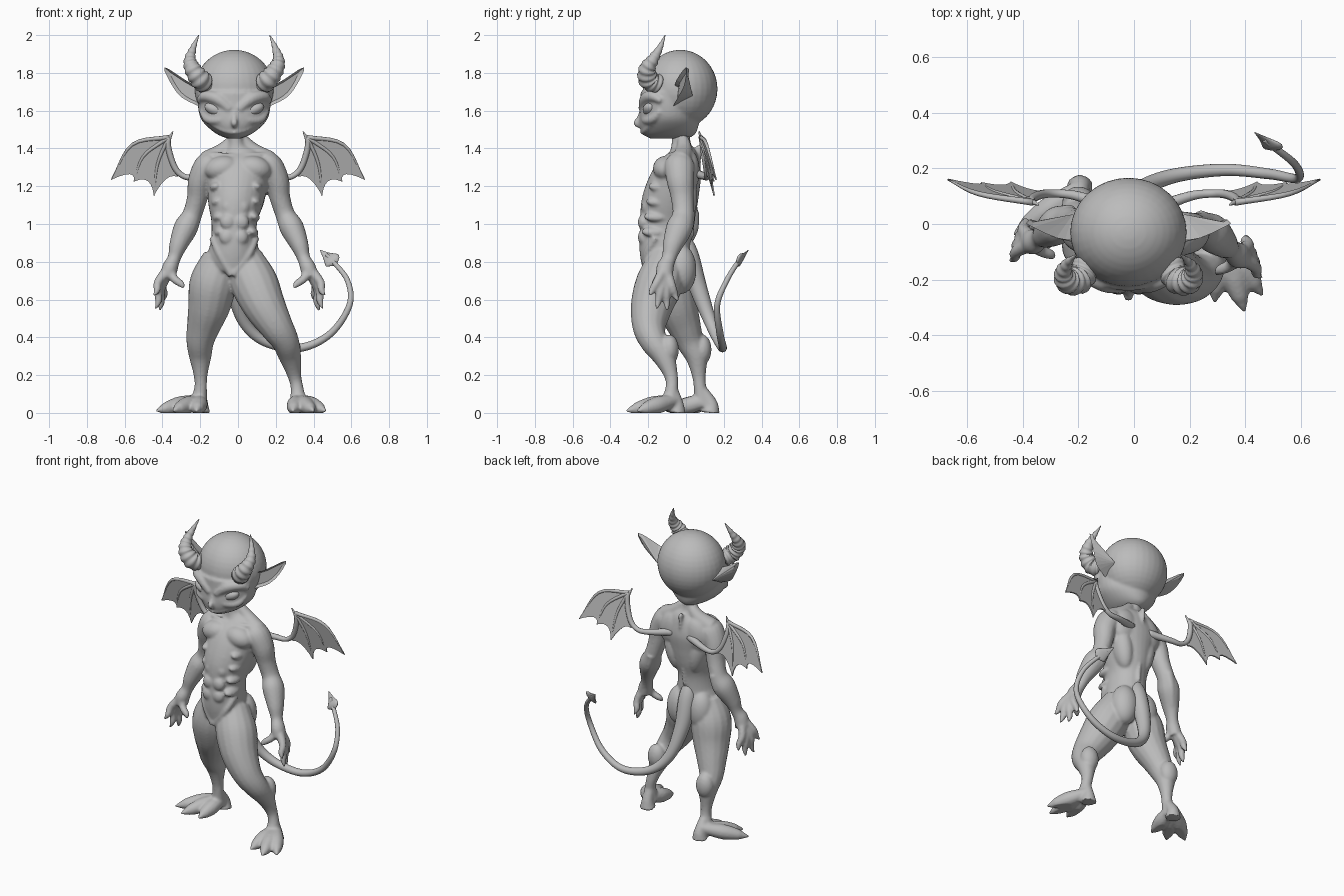
import bpy, bmesh, math
from mathutils import Vector, Matrix

cube = bpy.data.objects.get("Cube")
if cube:
    bpy.data.objects.remove(cube, do_unlink=True)

grey = bpy.data.materials.new("plain grey")
grey.use_nodes = True
grey.diffuse_color = (.5, .5, .5, 1)
grey.node_tree.nodes["Principled BSDF"].inputs["Base Color"].default_value = (.5, .5, .5, 1)

HEAD_X = -.02  # the head sits slightly off the centre line
SIDES = (1, -1)


def mix(a, b, t):
    return Vector(a).lerp(Vector(b), t)


def spline(points, steps):
    """Catmull-Rom interpolation through points of any dimension."""
    pts = [Vector(p) for p in points]
    pts = [pts[0] * 2 - pts[1]] + pts + [pts[-1] * 2 - pts[-2]]
    result = []
    for a, b, c, d in zip(pts, pts[1:], pts[2:], pts[3:]):
        for i in range(steps):
            t = i / steps
            result.append((b * 2 + (c - a) * t + (a * 2 - b * 5 + c * 4 - d) * t * t
                           + (b * 3 - a - c * 3 + d) * t ** 3) / 2)
    return result + [pts[-2]]


def tube(bm, points, flat=1, steps=5, sides=16, ridges=0, depth=.07):
    """Smooth tapering tube; each point is x, y, z, radius and an optional second radius."""
    points = [tuple(p) if len(p) == 5 else (*p, p[3] * flat) for p in points]
    path = spline(points, steps)
    centres = [Vector(p[:3]) for p in path]
    across, rings = None, []
    for i, p in enumerate(path):
        along = (centres[min(i + 1, len(path) - 1)] - centres[max(i - 1, 0)]).normalized()
        if across is None:
            ref = Vector((1, 0, 0)) if abs(along.y) > .9 else Vector((0, 1, 0))
            across = along.cross(ref)
        across = (across - along * across.dot(along)).normalized()
        other = along.cross(across)
        swell = 1 + depth * math.sin(math.tau * ridges * i / len(path))
        ra, rb = max(p[3], .002) * swell, max(p[4], .002) * swell
        ring = []
        for k in range(sides):
            ang = math.tau * k / sides
            ring.append(bm.verts.new(centres[i] + across * ra * math.cos(ang) + other * rb * math.sin(ang)))
        rings.append(ring)
    for lower, upper in zip(rings, rings[1:]):
        for k in range(sides):
            n = (k + 1) % sides
            bm.faces.new((lower[k], lower[n], upper[n], upper[k]))
    bm.faces.new(rings[0][::-1])
    bm.faces.new(rings[-1])


def blob(bm, centre, radii, tilt=0):
    """Ellipsoid, optionally rolled about the front axis."""
    matrix = Matrix.Translation(centre) @ Matrix.Rotation(tilt, 4, 'Y') @ Matrix.Diagonal((*radii, 1))
    bmesh.ops.create_uvsphere(bm, u_segments=32, v_segments=20, radius=1, matrix=matrix)


def finish(name, bm, voxel=0, smooth=True, thickness=0):
    """Turn the bmesh into an object, fusing overlapping shapes when a voxel size is given."""
    bmesh.ops.recalc_face_normals(bm, faces=bm.faces[:])
    mesh = bpy.data.meshes.new(name)
    bm.to_mesh(mesh)
    bm.free()
    obj = bpy.data.objects.new(name, mesh)
    bpy.context.collection.objects.link(obj)
    if voxel:
        fuse = obj.modifiers.new("fuse", 'REMESH')
        fuse.mode, fuse.voxel_size = 'VOXEL', voxel
        soften = obj.modifiers.new("soften", 'SMOOTH')
        soften.factor, soften.iterations = .5, 5
        graph = bpy.context.evaluated_depsgraph_get()
        obj.data = bpy.data.meshes.new_from_object(obj.evaluated_get(graph))
        obj.modifiers.clear()
        for v in obj.data.vertices:
            v.co.z = max(v.co.z, 0)
    if thickness:
        shell = obj.modifiers.new("shell", 'SOLIDIFY')
        shell.thickness, shell.offset = thickness, 0
    obj.data.materials.clear()
    obj.data.materials.append(grey)
    for face in obj.data.polygons:
        face.use_smooth = smooth
    return obj


# Torso with muscle groups
body = bmesh.new()
tube(body, [(-.015, -.03, 1.52, .045, .05), (-.01, -.025, 1.42, .048, .052), (0, -.02, 1.36, .13, .085),
            (0, -.035, 1.29, .175, .12), (-.005, -.065, 1.2, .16, .14), (-.015, -.09, 1.1, .143, .148),
            (-.02, -.105, 1, .12, .138), (-.02, -.11, .9, .125, .138), (-.025, -.105, .82, .135, .135),
            (-.03, -.1, .74, .1, .12), (-.035, -.11, .69, .045, .07)], sides=32)
for s in SIDES:
    tube(body, [(s * .02, -.015, 1.45, .03), (s * .08, -.01, 1.385, .045), (s * .16, -.03, 1.33, .06)])
    tube(body, [(s * .015, -.09, 1.36, .014), (s * .09, -.085, 1.365, .014), (s * .17, -.055, 1.365, .014)])
    blob(body, (s * .085, -.105, 1.295), (.092, .07, .065), s * .2)
    blob(body, (s * .085, .022, 1.28), (.085, .05, .11), s * -.2)
    blob(body, (s * .085, -.01, 1.15), (.06, .07, .15), s * .2)
    blob(body, (HEAD_X + s * .075, -.025, .76), (.085, .08, .13))
    tube(body, [(HEAD_X + s * .115, -.16, .93, .02), (HEAD_X + s * .075, -.205, .84, .022), (-.03, -.21, .73, .025)])
    for i in range(4):
        z = 1.17 - i * .08
        blob(body, (-.01 - i * .004 + s * .036, -.187 - min(i, 2) * .019, z), (.04, .03, .042))
        blob(body, (-.01 + s * (.108 - i * .008), -.13 - i * .012, z + .03), (.035, .07, .026), s * .5)
for i in range(20):
    blob(body, (-.01, .068 - .0024 * i, 1.4 - i * .024), (.014, .02, .018))

# Arms and hands, the right one held a little further back
for s, lag in ((1, 0), (-.97, .09)):
    def place(x, y, z, *r):
        return (x * s, y + lag * (1.3 - z), z, *r)
    tube(body, [place(*p) for p in (
        (.13, -.035, 1.32, .06), (.165, -.035, 1.305, .073), (.205, -.03, 1.23, .066), (.222, -.02, 1.14, .055),
        (.25, -.015, 1.05, .052), (.285, -.035, .98, .064), (.325, -.07, .89, .049),
        (.348, -.09, .82, .035), (.37, -.11, .77, .042), (.385, -.115, .72, .042))], flat=1.1)
    tube(body, [place(.24, .02, 1.06, .03), place(.265, .01, .97, .025), place(.31, -.04, .88, .02)])
    palm = place(.37, -.11, .77)
    for tip in ((.46, -.195, .62), (.45, -.155, .55), (.43, -.1, .54), (.41, -.045, .59), (.295, -.18, .66)):
        tip = place(*tip)
        tube(body, [(*palm, .032), (*(mix(palm, tip, .5) + Vector((s * .02, 0, 0))), .023),
                    (*mix(palm, tip, .8), .019), (*tip, .006)], sides=10)

# Legs and clawed feet: a striding left leg, a trailing right leg
legs = (
    ([(.03, -.1, .82, .1), (.085, -.14, .69, .125), (.138, -.18, .57, .113), (.202, -.195, .46, .09),
      (.25, -.172, .38, .073), (.275, -.118, .3, .06), (.298, -.08, .2, .037), (.313, -.075, .13, .034),
      (.32, -.09, .04, .05)],
     (.315, -.05), ((.29, -.285), (.4, -.32), (.465, -.26))),
    ([(-.085, -.09, .82, .1), (-.13, -.075, .69, .125), (-.152, -.05, .57, .113), (-.182, -.01, .46, .09),
      (-.2, .02, .38, .074), (-.2, .055, .3, .06), (-.198, .068, .2, .037), (-.198, .075, .13, .034),
      (-.21, .09, .04, .05)],
     (-.195, .13), ((-.435, -.04), (-.345, -.11), (-.22, -.1))))
for path, heel, tips in legs:
    tube(body, path)
    knee, calf = Vector(path[4][:3]), Vector(path[5][:3])
    blob(body, knee + Vector((0, -.035, .03)), (.05, .045, .07))
    blob(body, calf + Vector((0, .03, .035)), (.058, .05, .08))
    tube(body, [(*path[-2][:3], .03), (*heel, .05, .036), (*heel, 0, .05)])
    for tip in tips:
        base, end = (*heel, .07), (*tip, .01)
        tube(body, [(*base, .03), (*mix(base, end, .45), .046), (*mix(base, end, .75), .035),
                    (*mix(base, end, .85), .024), (*end, .005)], sides=12)
finish("body", body, .008)

# Head: round cranium, tapering face with a full jaw, brows, cheeks, nose, lips
head = bmesh.new()
blob(head, (HEAD_X, -.03, 1.715), (.21, .197, .207))
tube(head, [(HEAD_X, -.09, z, rx, ry) for z, rx, ry in (
    (1.7, .195, .15), (1.62, .192, .153), (1.56, .178, .158), (1.515, .142, .155), (1.475, .09, .138),
    (1.452, .035, .1))], sides=32)
tube(head, [(HEAD_X, -.23, 1.61, .013), (HEAD_X, -.245, 1.56, .015), (HEAD_X, -.262, 1.535, .017),
            (HEAD_X, -.25, 1.515, .01)])
for s in SIDES:
    tube(head, [(HEAD_X + s * x, y, z, r) for x, y, z, r in (
        (.19, -.13, 1.65, .015), (.155, -.175, 1.675, .028), (.09, -.212, 1.662, .033), (.02, -.23, 1.605, .023))])
    tube(head, [(HEAD_X + s * x, y, z, r) for x, y, z, r in (
        (.175, -.135, 1.6, .014), (.14, -.175, 1.555, .022), (.08, -.212, 1.55, .022), (.03, -.23, 1.57, .012))])
    tube(head, [(HEAD_X + s * x, y, z, .01) for x, y, z in (
        (0, -.233, 1.484), (.06, -.215, 1.496), (.125, -.178, 1.532))])
finish("head", head, .008)

for s, side in ((1, "left"), (-1, "right")):
    # Slanted eyes
    eye = bmesh.new()
    blob(eye, (HEAD_X + s * .1, -.189, 1.605), (.06, .04, .033), s * -.4)
    finish(side + "_eye", eye)

    # Ridged horns
    horn = bmesh.new()
    tube(horn, [(HEAD_X + s * x, y, z, r) for x, y, z, r in (
        (.15, -.15, 1.74, .05), (.18, -.198, 1.765, .053), (.22, -.205, 1.82, .044), (.234, -.175, 1.87, .031),
        (.218, -.14, 1.93, .017), (.188, -.11, 2, .002))], steps=12, ridges=11)
    finish(side + "_horn", horn)

    # Pointed cupped ears
    ear = bmesh.new()
    rim = [ear.verts.new((HEAD_X + s * p.x, p.y, p.z)) for p in spline((
        (.17, -.06, 1.715), (.26, -.05, 1.763), (.37, .002, 1.83), (.33, -.01, 1.735), (.275, -.045, 1.668),
        (.18, -.07, 1.62)), 3)]
    front = ear.faces.new(rim)
    ridge = ear.verts.new((HEAD_X + s * .2, .035, 1.68))
    for a, b in zip(rim, rim[1:] + rim[:1]):
        ear.faces.new((b, a, ridge))
    bmesh.ops.recalc_face_normals(ear, faces=ear.faces[:])
    bmesh.ops.inset_region(ear, faces=[front], thickness=.014, depth=-.018)
    finish(side + "_ear", ear, smooth=False)

    # Wing: arm bone, fingers and scalloped membrane on one tilted plane
    def wing(x, z):
        return Vector((s * x, .07 + (1.49 - z) * .2 + (x - .35) * .12, z))
    wrist = (.365, 1.46)
    tips = [(.67, 1.235), (.55, 1.225), (.445, 1.15), (.32, 1.25)]
    bends = [(.56, 1.42), (.5, 1.36), (.425, 1.32)]
    bones = bmesh.new()
    tube(bones, [(s * .06, .05, 1.27, .025)] + [(*wing(x, z), r) for x, z, r in (
        (.2, 1.25, .018), (.28, 1.25, .015), (.335, 1.3, .016), (.37, 1.42, .015), (.345, 1.49, .003))], sides=10)
    for bend, tip in zip(bends, tips):
        tube(bones, [(*wing(*wrist), .012), (*wing(*bend), .009), (*wing(*tip), .003)], sides=8)
    finish(side + "_wing_bones", bones)
    outline = spline([wing(*wrist), wing(*bends[0]), wing(*tips[0])], 6)
    for a, b in zip(tips, tips[1:]):
        pull = mix(mix(a, b, .5), wrist, .3)
        for i in range(1, 7):
            t = i / 6
            outline.append(wing(*mix(mix(a, pull, t), mix(pull, b, t), t)))
    outline.append(wing(.35, 1.34))
    skin = bmesh.new()
    sheet = skin.faces.new([skin.verts.new(p) for p in outline])
    bmesh.ops.triangulate(skin, faces=[sheet])
    finish(side + "_wing_membrane", skin, smooth=False, thickness=.008)

# Tail sweeping to the left and ending in a flat barb
tail = bmesh.new()
tube(tail, [(-.02, -.02, .95, .03), (-.02, .01, .84, .055), (-.015, .065, .66, .047), (.035, .13, .48, .033),
            (.15, .175, .375, .026), (.33, .195, .345, .022), (.49, .18, .42, .019), (.59, .165, .57, .016),
            (.58, .215, .7, .014), (.5, .28, .805, .012), (.47, .305, .835, .01)], steps=8)
finish("tail", tail)
barb = bmesh.new()
tube(barb, [(.515, .27, .785, .012), (.5, .28, .805, .046), (.47, .305, .83, .024), (.435, .33, .862, .002)],
     flat=.3, steps=3)
finish("tail_barb", barb)
